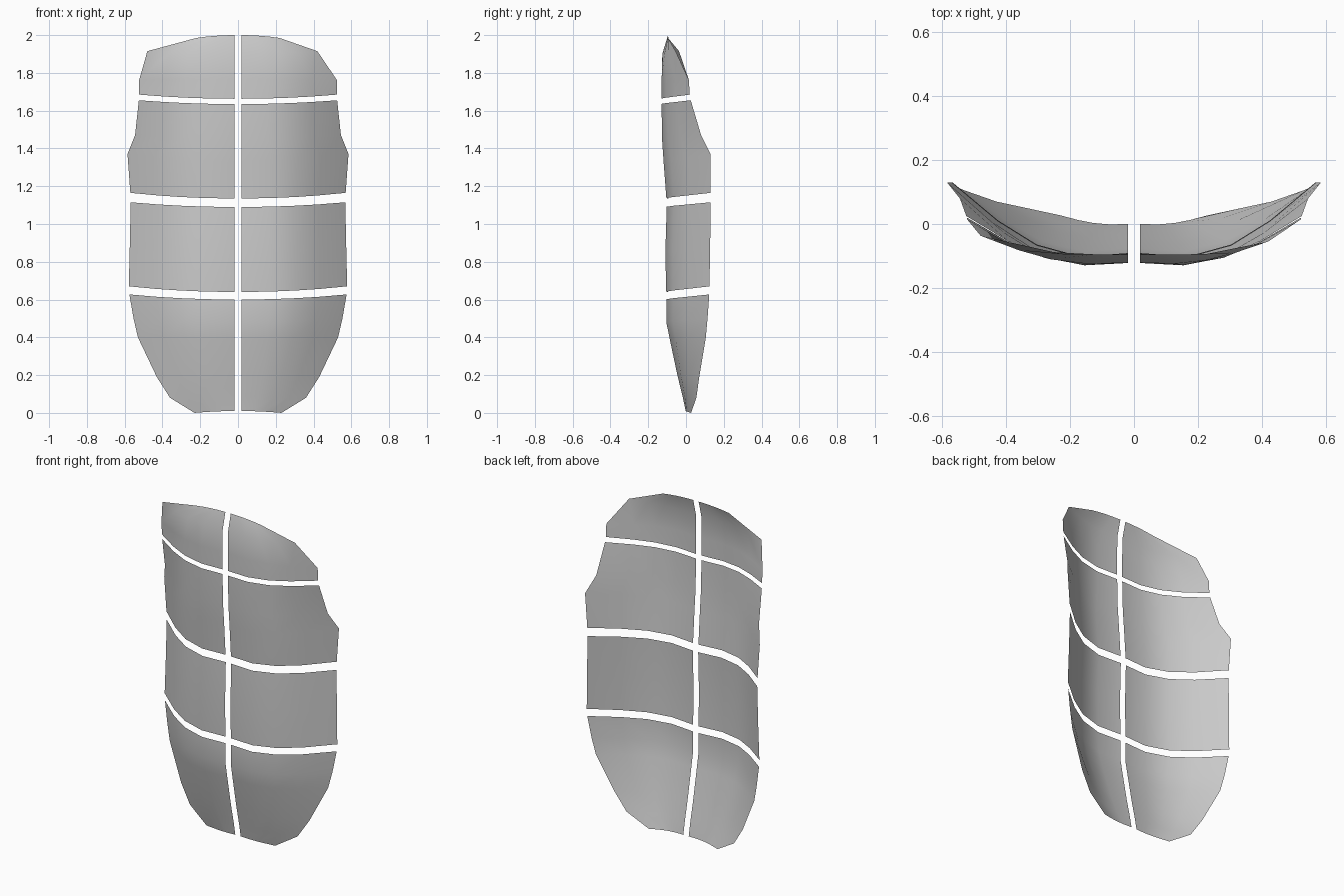
import bpy, bmesh

GAP = 0.018                                # half width of the vertical slit
COLS = [0.0, 0.27, 0.52, 0.74, 1.0]        # positions across one half
BEND = [0.0, -0.05, 0.12, 0.46, 1.0]       # cross-section curve, centre to rim

# Each row: centre z, rim z, half width, centre y, rim y
PANELS = {
    "bottom_panel": [
        (0.01, 0.00, 0.23, 0.00, 0.027),
        (0.09, 0.08, 0.36, -0.015, 0.055),
        (0.20, 0.19, 0.43, -0.040, 0.070),
        (0.39, 0.40, 0.53, -0.077, 0.105),
        (0.48, 0.50, 0.553, -0.094, 0.114),
        (0.60, 0.627, 0.575, -0.093, 0.123)],
    "lower_panel": [
        (0.64, 0.67, 0.578, -0.094, 0.124),
        (0.85, 0.88, 0.573, -0.098, 0.128),
        (1.09, 1.115, 0.568, -0.091, 0.130)],
    "upper_panel": [
        (1.135, 1.165, 0.570, -0.093, 0.130),
        (1.33, 1.37, 0.585, -0.107, 0.130),
        (1.45, 1.47, 0.545, -0.117, 0.080),
        (1.635, 1.655, 0.525, -0.122, 0.025)],
    "top_panel": [
        (1.663, 1.685, 0.523, -0.122, 0.020),
        (1.77, 1.763, 0.523, -0.122, 0.015),
        (1.90, 1.915, 0.42, -0.121, -0.055),
        (2.00, 1.985, 0.22, -0.095, -0.095)],
}


def make_panel(name, rows, side):
    """Thin curved sheet on one side of the centre slit."""
    bm = bmesh.new()
    grid = []
    for zc, zr, w, yc, yr in rows:
        if side < 0 and w == 0.42:         # left shoulder is fuller
            w, yr = 0.48, -0.037
        grid.append([bm.verts.new((side * (GAP + (w - GAP) * u),
                                   yc + (yr - yc) * b if yr - yc > 0.01 else yc,
                                   zc + (zr - zc) * u * u))
                     for u, b in zip(COLS, BEND)])
    for lo, hi in zip(grid, grid[1:]):
        for i in range(len(COLS) - 1):
            quad = [lo[i], lo[i + 1], hi[i + 1], hi[i]]
            f = bm.faces.new(quad if side > 0 else quad[::-1])
            f.smooth = True
    mesh = bpy.data.meshes.new(name)
    bm.to_mesh(mesh)
    bm.free()
    bpy.context.collection.objects.link(bpy.data.objects.new(name, mesh))


# Four panels on each side
for side, label in ((-1, "left"), (1, "right")):
    for name, rows in PANELS.items():
        make_panel(f"{label}_{name}", rows, side)
